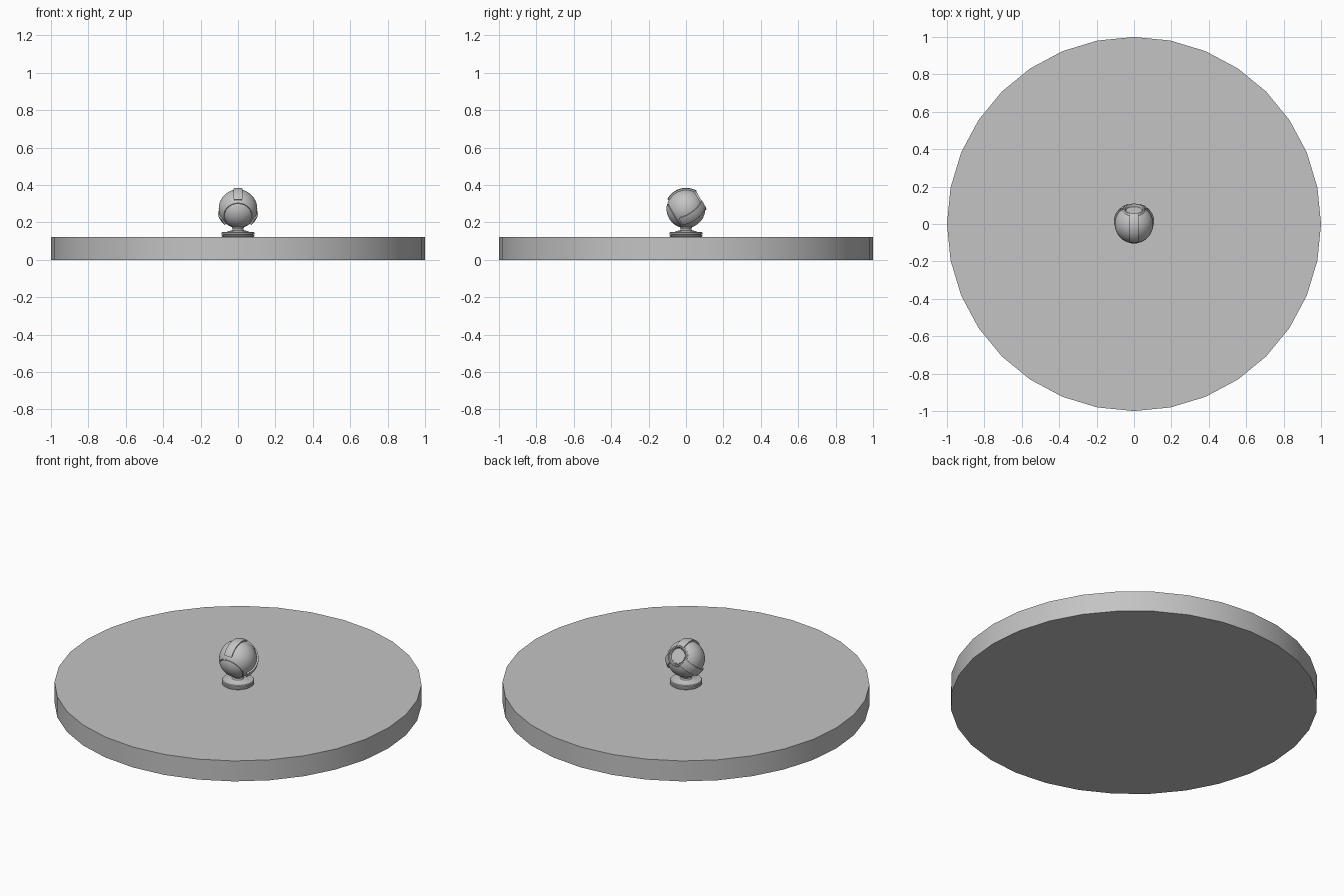
import bpy, bmesh, math
from mathutils import Matrix, Vector

cube = bpy.data.objects.get("Cube")
if cube:
    bpy.data.objects.remove(cube)

grey = bpy.data.materials.new("plain grey")
grey.use_nodes = True
COLOUR = (0.55, 0.55, 0.55, 1)
grey.diffuse_color = COLOUR
grey.node_tree.nodes["Principled BSDF"].inputs["Base Color"].default_value = COLOUR

# The ball's symmetry axis points backwards and 30 degrees up
TILT = Matrix.Translation((0, 0, 0.273)) @ Matrix.Rotation(math.radians(-60), 4, "X")
R = 0.103          # ball radius
R_STRAP = 0.112    # outer radius of the raised straps


def finish(name, bm, matrix=None, angle=35):
    bmesh.ops.remove_doubles(bm, verts=bm.verts, dist=1e-5)
    bmesh.ops.recalc_face_normals(bm, faces=bm.faces)
    me = bpy.data.meshes.new(name)
    bm.to_mesh(me)
    bm.free()
    me.materials.append(grey)
    ob = bpy.data.objects.new(name, me)
    bpy.context.collection.objects.link(ob)
    if matrix:
        ob.matrix_world = matrix
    bpy.ops.object.select_all(action="DESELECT")
    ob.select_set(True)
    bpy.context.view_layer.objects.active = ob
    bpy.ops.object.shade_smooth_by_angle(angle=math.radians(angle))
    return ob


def lathe(name, profile, matrix=None, steps=64):
    """Spin (radius, height) points about z."""
    bm = bmesh.new()
    verts = [bm.verts.new((r, 0, z)) for r, z in profile]
    edges = [bm.edges.new(p) for p in zip(verts, verts[1:])]
    bmesh.ops.spin(bm, geom=verts + edges, cent=(0, 0, 0), axis=(0, 0, 1),
                   angle=math.tau, steps=steps)
    return finish(name, bm, matrix)


def arc(radius, start, end, n):
    """Points on a meridian, angles in degrees from the axis."""
    angles = [math.radians(start + (end - start) * i / n) for i in range(n + 1)]
    return [(radius * math.sin(a), radius * math.cos(a)) for a in angles]


def strap(name, azimuth):
    """Raised band of even width lying along a meridian of the ball."""
    n, m, width = 20, 4, 0.025
    bm = bmesh.new()
    rows = []
    for i in range(n + 1):
        t = math.radians(31 + 92 * i / n)
        # The far end is rounded off slightly
        w = width * (0.8 if i == n else 1)
        half = math.asin(w / (R_STRAP * math.sin(t)))
        row = []
        for j in range(m + 1):
            p = azimuth + half * (2 * j / m - 1)
            d = Vector((math.sin(t) * math.cos(p), math.sin(t) * math.sin(p), math.cos(t)))
            row.append(bm.verts.new(d * R_STRAP))
        rows.append(row)
    faces = [bm.faces.new((rows[i][j], rows[i + 1][j], rows[i + 1][j + 1], rows[i][j + 1]))
             for i in range(n) for j in range(m)]
    # Sink a copy of the surface into the ball to give the band thickness
    geom = bmesh.ops.extrude_face_region(bm, geom=faces)["geom"]
    for v in geom:
        if isinstance(v, bmesh.types.BMVert):
            v.co *= 0.098 / R_STRAP
    return finish(name, bm, TILT)


# Round platform
bm = bmesh.new()
bmesh.ops.create_cone(bm, cap_ends=True, segments=32, radius1=1, radius2=1, depth=0.123,
                      matrix=Matrix.Translation((0, 0, 0.0615)))
finish("platform", bm)

# Stand with a grooved foot and a short neck
lathe("stand", [(0, 0.123), (0.083, 0.123), (0.087, 0.126), (0.087, 0.131), (0.081, 0.133),
                (0.081, 0.135), (0.088, 0.137), (0.088, 0.146), (0.084, 0.15), (0.06, 0.15),
                (0.052, 0.154), (0.032, 0.157), (0.028, 0.165), (0.034, 0.178), (0, 0.178)])

# Ball shell, from the rear opening to the front seam
lathe("ball_shell", [(0, 0.05)] + arc(0.097, 31, 33, 1) + arc(R, 34, 133, 32)
      + arc(0.098, 133.6, 136, 1) + [(0, -0.06)], TILT)

# Front cap
lathe("front_cap", [(0, -0.06)] + arc(0.097, 136, 135.5, 1) + arc(R + 0.001, 136, 180, 16), TILT)

# Rear opening: raised rim around a sunken disc
lathe("rear_rim", [(0.045, 0.076), (0.046, 0.090), (0.049, 0.094), (0.055, 0.094),
                   (0.058, 0.091), (0.060, 0.082), (0.056, 0.076), (0.045, 0.076)], TILT)
lathe("rear_disc", [(0, 0.082), (0.040, 0.082), (0.041, 0.080), (0.041, 0.077),
                    (0.047, 0.077), (0.047, 0.07), (0, 0.07)], TILT)

# Three straps spaced evenly around the axis, the first over the top
for k, name in enumerate(("top_strap", "left_strap", "right_strap")):
    strap(name, math.radians(-90 + 120 * k))
